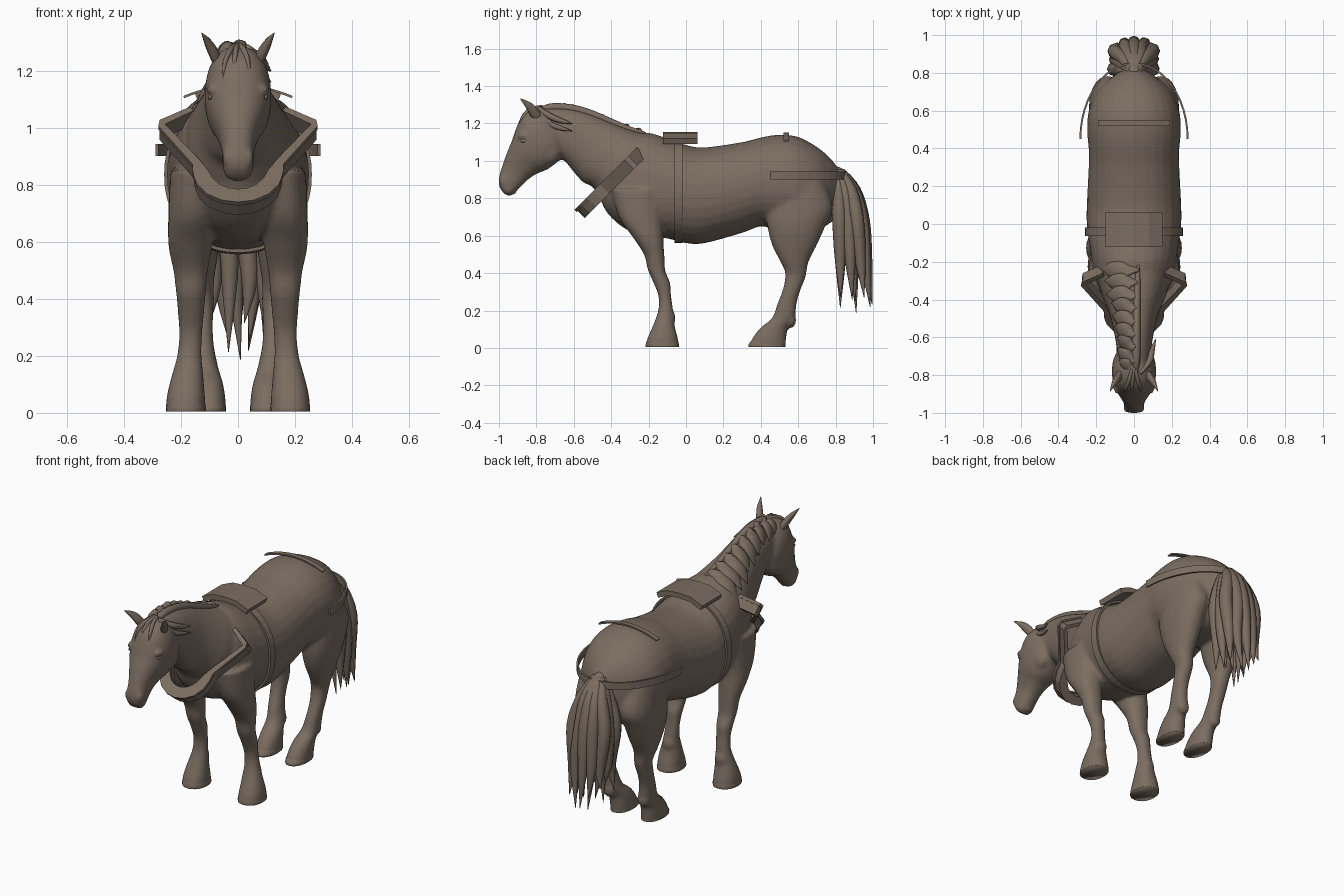
import bpy, bmesh, math, random
from mathutils import Vector

if "Cube" in bpy.data.objects:
    bpy.data.objects.remove(bpy.data.objects["Cube"])

random.seed(7)
mat = bpy.data.materials.new("brown")
mat.diffuse_color = (0.2, 0.155, 0.12, 1)
mat.use_nodes = True
mat.node_tree.nodes["Principled BSDF"].inputs["Base Color"].default_value = mat.diffuse_color


def make(name, verts, faces, smooth=True):
    me = bpy.data.meshes.new(name)
    me.from_pydata(verts, [], faces)
    bm = bmesh.new()
    bm.from_mesh(me)
    bmesh.ops.recalc_face_normals(bm, faces=bm.faces)
    bm.to_mesh(me)
    bm.free()
    me.polygons.foreach_set("use_smooth", [smooth] * len(me.polygons))
    me.materials.append(mat)
    ob = bpy.data.objects.new(name, me)
    bpy.context.collection.objects.link(ob)
    return ob


def spline(pts, n=4):
    """Catmull-Rom interpolation of equal-length tuples."""
    out = []
    for i in range(len(pts) - 1):
        p = [pts[max(0, min(len(pts) - 1, i + k))] for k in (-1, 0, 1, 2)]
        for s in range(n):
            t = s / n
            out.append(tuple(0.5 * (2 * b + (c - a) * t + (2 * a - 5 * b + 4 * c - d) * t * t
                                    + (3 * b - a - 3 * c + d) * t ** 3) for a, b, c, d in zip(*p)))
    return out + [tuple(pts[-1])]


def on_ring(r, ang, e=0.92, grow=1.0):
    """Point on a section spanning two profile points (y, z), with x centre and half width."""
    ya, za, yb, zb, xc, hw = r
    c, s = (math.copysign(abs(f) ** e, f) * grow for f in (math.cos(ang), math.sin(ang)))
    return Vector((xc + hw * s, (ya + yb) / 2 + (ya - yb) / 2 * c, (za + zb) / 2 + (za - zb) / 2 * c))


def loft_faces(m, n, closed=False):
    f = [(i * n + j, i * n + (j + 1) % n, (i + 1) % m * n + (j + 1) % n, (i + 1) % m * n + j)
         for i in range(m if closed else m - 1) for j in range(n)]
    if not closed:
        f += [tuple(range(n)), tuple(range((m - 1) * n, m * n))]
    return f


def loft(name, rings, n=28, e=0.92):
    rs = spline(rings)
    v = [on_ring(r, 2 * math.pi * j / n, e) for r in rs for j in range(n)]
    return make(name, v, loft_faces(len(rs), n))


def lock(name, pts, radii, n=8, flat=1.0):
    """Tapered hair strand; flat squashes it in its side direction."""
    rs = spline([(*p, r) for p, r in zip(pts, radii)])
    v = []
    for i, r in enumerate(rs):
        p = Vector(r[:3])
        t = (Vector(rs[min(i + 1, len(rs) - 1)][:3]) - Vector(rs[max(i - 1, 0)][:3])).normalized()
        a = t.cross(Vector((1, 0, 0))).normalized()
        b = t.cross(a)
        v += [p + max(r[3], .001) * (a * math.cos(q) + b * flat * math.sin(q))
              for q in (2 * math.pi * j / n for j in range(n))]
    return make(name, v, loft_faces(len(rs), n))


def band(name, pts, wdir, width, thick, closed=False):
    """Rectangular strap swept along a path, wide along wdir; thick may vary per point."""
    pts, w = [Vector(p) for p in pts], Vector(wdir).normalized()
    m, v = len(pts), []
    th = thick if isinstance(thick, list) else [thick] * m
    for i, p in enumerate(pts):
        a, b = (pts[i - 1], pts[(i + 1) % m]) if closed else (pts[max(i - 1, 0)], pts[min(i + 1, m - 1)])
        nrm = (b - a).cross(w).normalized()
        v += [p + w * width / 2 * s + nrm * th[i] / 2 * k for s, k in ((1, 1), (1, -1), (-1, -1), (-1, 1))]
    return make(name, v, loft_faces(m, 4, closed), False)


def ball(name, loc, scale):
    v = [(loc[0] + scale[0] * math.sin(q) * math.cos(a), loc[1] + scale[1] * math.sin(q) * math.sin(a),
          loc[2] + scale[2] * math.cos(q))
         for q in (math.pi * (i + .05) / 10.1 for i in range(11)) for a in (math.pi * j / 6 for j in range(12))]
    return make(name, v, loft_faces(11, 12))


def sec(rows):
    return [(a, b, c, d, 0, w) for a, b, c, d, w in rows]


# --- body, neck and head sections: upper y, z, lower y, z, half width
torso = sec([(.84, .92, .83, .82, .04), (.8, .98, .8, .7, .085), (.76, 1.025, .76, .66, .14),
             (.7, 1.075, .7, .63, .2), (.6, 1.128, .6, .62, .24), (.5, 1.14, .48, .63, .248),
             (.4, 1.125, .4, .65, .24), (.3, 1.1, .3, .615, .24), (.1, 1.072, .1, .56, .25),
             (0, 1.085, 0, .56, .25), (-.1, 1.12, -.1, .585, .238), (-.2, 1.15, -.22, .6, .222),
             (-.27, 1.14, -.33, .64, .2), (-.32, 1.08, -.42, .72, .16), (-.37, 1, -.46, .8, .1)])
neck = sec([(-.12, 1.12, -.32, .66, .19), (-.22, 1.145, -.44, .78, .18), (-.32, 1.175, -.5, .86, .15),
            (-.42, 1.215, -.55, .885, .125), (-.52, 1.255, -.6, .94, .108), (-.62, 1.28, -.65, 1, .095),
            (-.72, 1.285, -.7, 1.02, .088), (-.78, 1.27, -.75, 1.03, .08)])
head = sec([(-.77, 1.29, -.66, 1.2, .06), (-.83, 1.275, -.64, 1.1, .1), (-.88, 1.235, -.645, 1.04, .115),
            (-.91, 1.17, -.68, 1, .116), (-.93, 1.11, -.74, .955, .104), (-.955, 1.05, -.8, .93, .08),
            (-.98, .98, -.85, .895, .06), (-1.0, .91, -.895, .85, .054), (-.997, .86, -.92, .825, .049),
            (-.97, .822, -.945, .812, .03)])
# --- leg sections: front y, z, back y, z, x centre, half width
front_leg = [(-.4, .85, -.1, .85, .15, .088), (-.36, .7, -.12, .68, .16, .085), (-.29, .6, -.12, .57, .167, .077),
             (-.225, .5, -.115, .49, .166, .06), (-.205, .42, -.11, .41, .165, .052), (-.175, .35, -.085, .35, .165, .046),
             (-.148, .28, -.08, .28, .166, .041), (-.147, .21, -.07, .21, .17, .042), (-.165, .15, -.066, .15, .175, .052),
             (-.185, .1, -.056, .1, .18, .061), (-.207, .05, -.043, .05, .183, .068), (-.215, .01, -.038, .005, .183, .07)]
hind_leg = [(.45, .9, .72, .93, .13, .095), (.43, .75, .785, .76, .14, .098), (.435, .65, .745, .65, .147, .09),
            (.46, .55, .7, .55, .145, .074), (.505, .46, .655, .46, .14, .056), (.53, .4, .64, .38, .13, .046),
            (.52, .32, .612, .31, .13, .042), (.49, .24, .592, .24, .125, .04), (.46, .16, .582, .16, .115, .046),
            (.4, .11, .548, .11, .106, .052), (.36, .06, .537, .06, .102, .057), (.335, .01, .532, .005, .1, .058)]

parts = [loft("body", torso, e=.93), loft("neck", neck), loft("head", head, e=.85)]
for s in (1, -1):
    for nm, leg in (("front_leg", front_leg), ("hind_leg", hind_leg)):
        parts.append(loft(nm, [(*r[:4], s * r[4], r[5]) for r in leg], 20))
    parts.append(ball("brow", (s * .09, -.865, 1.135), (.022, .04, .014)))
    parts.append(ball("nostril", (s * .038, -.975, .895), (.018, .025, .03)))
    parts.append(ball("cheek", (s * .062, -.735, 1.06), (.046, .07, .078)))
    # fetlock feathering behind each pastern
    parts.append(ball("front_fetlock", (s * .172, -.085, .16), (.04, .03, .045)))
    parts.append(ball("hind_fetlock", (s * .113, .56, .15), (.038, .03, .045)))
parts.append(ball("lower_lip", (0, -.94, .838), (.036, .035, .022)))

# fuse the flesh into one skin
bpy.ops.object.select_all(action='DESELECT')
for p in parts:
    p.select_set(True)
bpy.context.view_layer.objects.active = parts[0]
bpy.ops.object.join()
body = parts[0]
rm = body.modifiers.new("fuse", 'REMESH')
rm.mode, rm.voxel_size, rm.use_smooth_shade = 'VOXEL', .011, True
sm = body.modifiers.new("soften", 'SMOOTH')
sm.factor, sm.iterations = .5, 4

for s in (1, -1):
    # hooves, with a crisp sole edge
    for nm, leg in (("front_hoof", front_leg), ("hind_hoof", hind_leg)):
        (a, _, b, _, x, w), (c, _, d, _, x2, w2) = leg[-1], leg[-2]
        hoof = [(a, .004, b, .004, s * x, w), (a, .02, b, .02, s * x, w),
                (c + .004, .055, d - .004, .055, s * x2, w2 - .004)]
        loft(nm, hoof, 20)
    ball("eye", (s * .096, -.866, 1.108), (.01, .02, .011))
    # pointed ears
    lock("ear", [(s * .068, -.785, 1.215), (s * .082, -.81, 1.255), (s * .103, -.84, 1.295), (s * .127, -.885, 1.332)],
         [.02, .026, .02, .002], 10, .7)

# --- mane: crest roll, broad draped locks on one side, flat forelock
crest = spline(neck, 6)
lock("mane_crest", [on_ring(r, .1, grow=1.01) for r in neck[1:]], [.008, .016, .019, .021, .022, .022, .014])
for i in range(7, len(crest), 4):
    reach = random.uniform(1, 1.3)
    pts = [on_ring(crest[max(0, i - d)], a * reach, grow=g)
           for a, d, g in ((.1, 0, .99), (-.3, 0, 1), (-.65, 1, 1.01), (-1, 3, 1.04))]
    lock("mane_lock", pts, [.03, .048, .042, .002], 10, .38)
for dz, r in ((0, .014), (-.04, .012)):
    lock("side_lock", [(.03, -.79, 1.28 + dz / 3), (.08, -.73, 1.24 + dz), (.096, -.67, 1.215 + dz), (.115, -.61, 1.2 + dz)],
         [r, r * 1.2, r, .002])
for x, z in ((-.045, 1.17), (-.012, 1.13), (.035, 1.16)):
    y = -.895 - (1.17 - z) * .35
    lock("forelock", [(x * .2, -.77, 1.285), (x * .6, -.83, 1.268), (x, -.872, 1.23), (x * 1.2, y, z)],
         [.015, .016, .012, .002], 8, .7)

# --- tail: dock and layered locks, fanning out backwards
lock("tail_dock", [(0, .77, .95), (0, .83, .91), (0, .875, .82), (0, .9, .6)], [.03, .045, .055, .04], 12)
for d, count in ((0, 4), (.5, 5), (1, 5)):
    for i in range(count):
        a = 2 * i / (count - 1) - 1
        e = d * (1 - .25 * a * a)
        tip = .2 + .06 * abs(a) + random.uniform(-.02, .12)
        lean = random.uniform(-.012, .012)
        lock("tail_lock", [(a * .02, .8 + .03 * e, .945), (a * .06, .815 + .085 * e, .84),
                           (a * .095 + lean, .82 + .125 * e, .68), (a * .095 - lean, .825 + .142 * e, .47),
                           (a * .095 + lean, .825 + .17 * e, tip)], [.02, .036, .038, .029, .001])

# --- harness
arc = [math.pi * i / 24 for i in range(25)]
ring = [2 * math.pi * i / 48 for i in range(48)]
pw = lambda f: math.copysign(abs(f) ** .93, f)
band("girth_strap", [(.253 * pw(math.cos(a)), -.04, .836 + .268 * pw(math.sin(a))) for a in ring],
     (0, 1, 0), .045, .012, True)
band("breeching_strap", [(.284 * math.cos(a), .45 + .4 * math.sin(a), .922) for a in arc], (0, 0, 1), .042, .01)
band("hip_strap", [(.19 * t, .535, 1.148 - .04 * t * t) for t in (i / 8 - 1 for i in range(17))], (0, 1, 0), .03, .008)
band("saddle_pad", [(x, -.03, z) for x, z in ((-.145, 1.105), (-.075, 1.135), (0, 1.14), (.075, 1.135), (.145, 1.105))],
     (0, 1, 0), .185, .03)

# collar lies in a plane leaning back at 45 degrees: u, v, thickness
half = [(.045, .032, .052), (.085, .056, .052), (.115, .095, .05), (.13, .14, .045), (.145, .19, .026),
        (.266, .375, .02), (.264, .388, .022), (.16, .455, .018)]
path = [(-u, v, t) for u, v, t in half[::-1]] + [(0, .024, .052)] + half
q = .7071
for nm, off, width, thick, grow in (("collar_pad", .0, .055, 1, 1), ("collar_rim", -.034, .018, 1.25, 1.01)):
    band(nm, [(u * grow, -.56 + q * (v + off), .715 + q * (v - off)) for u, v, t in path],
         (0, q, -q), width, [t * thick for u, v, t in path])
